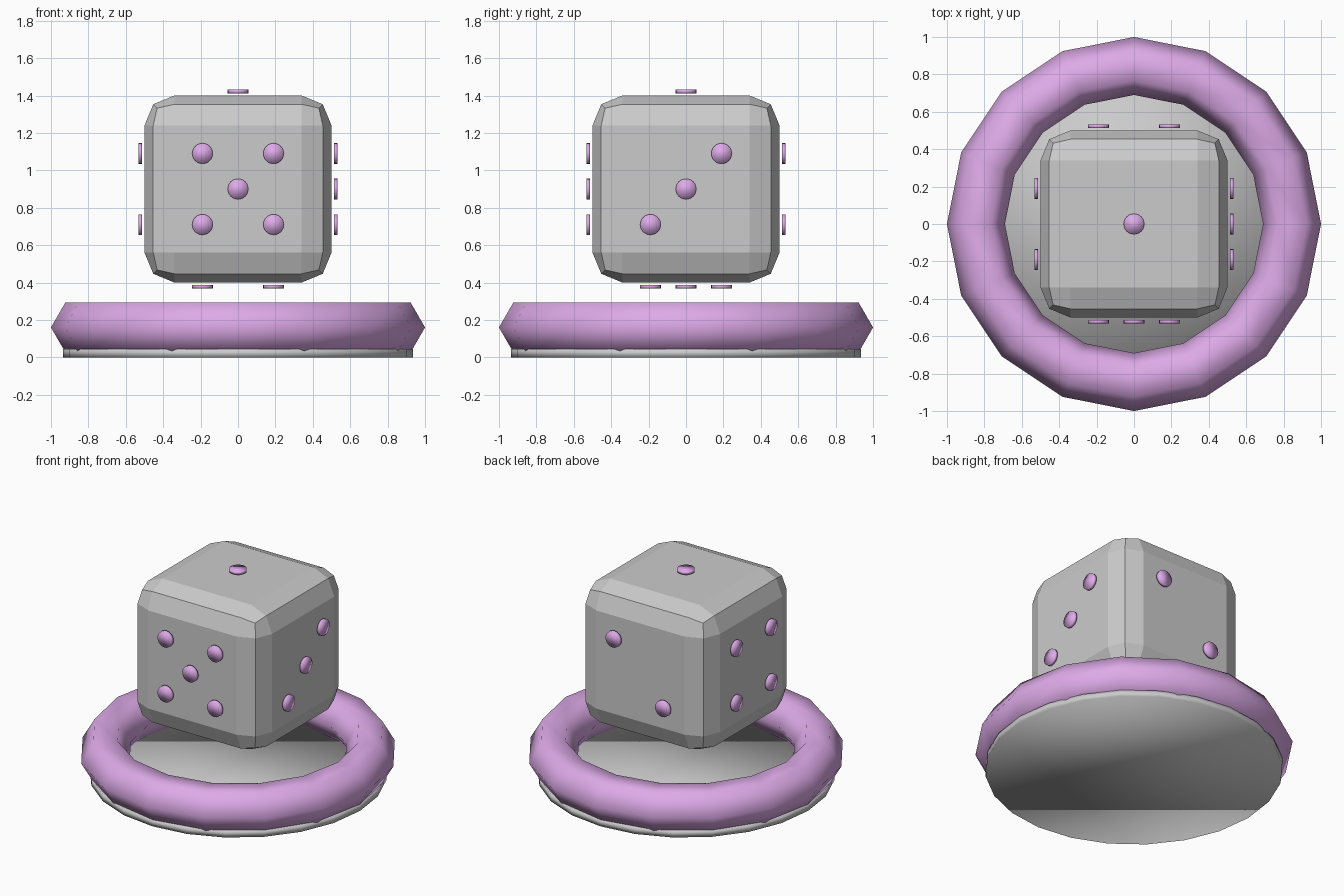
import bpy
from mathutils import Vector

if "Cube" in bpy.data.objects:
    bpy.data.objects.remove(bpy.data.objects["Cube"])

pink = bpy.data.materials.new("pink")
pink.diffuse_color = (0.72, 0.40, 0.80, 1)
pink.use_nodes = True
pink.node_tree.nodes["Principled BSDF"].inputs["Base Color"].default_value = pink.diffuse_color


def finish(name, smooth, material=None):
    ob = bpy.context.object
    ob.name = name
    if material:
        ob.data.materials.append(material)
    if smooth:
        bpy.ops.object.shade_smooth()
    return ob


# Round base plate
bpy.ops.mesh.primitive_cylinder_add(vertices=24, radius=0.935, depth=0.045,
                                    location=(0, 0, 0.0225))
finish("base_plate", True)

# Hexagonal-section ring resting on the plate
bpy.ops.mesh.primitive_torus_add(major_segments=16, minor_segments=6,
                                 major_radius=0.845, minor_radius=0.155,
                                 location=(0, 0, 0.16))
finish("base_ring", True, pink)

# Floating die body with two-step bevelled edges
centre = Vector((0, 0, 0.9))
bpy.ops.mesh.primitive_cube_add(size=1, location=centre)
die = finish("die_body", False)
bevel = die.modifiers.new("rounded_edges", 'BEVEL')
bevel.width = 0.16
bevel.segments = 2

# Pips: outward direction, the two in-face axes, and the spots in -1..1 steps
X, Y, Z = Vector((1, 0, 0)), Vector((0, 1, 0)), Vector((0, 0, 1))
corners = [(-1, -1), (-1, 1), (1, -1), (1, 1)]
faces = {
    "top": (Z, X, Y, [(0, 0)]),
    "back": (Y, X, Z, [(-1, -1), (1, 1)]),
    "right": (X, Y, Z, [(-1, -1), (0, 0), (1, 1)]),
    "left": (-X, Y, Z, corners),
    "front": (-Y, X, Z, corners + [(0, 0)]),
    "bottom": (-Z, X, Y, corners + [(-1, 0), (1, 0)]),
}
for side, (out, u, v, spots) in faces.items():
    turn = Z.rotation_difference(out).to_euler()
    for i, (a, b) in enumerate(spots):
        bpy.ops.mesh.primitive_cylinder_add(
            vertices=24, radius=0.055, depth=0.02, rotation=turn,
            location=centre + out * 0.522 + (u * a + v * b) * 0.19)
        finish(f"pip_{side}_{i + 1}", True, pink)
